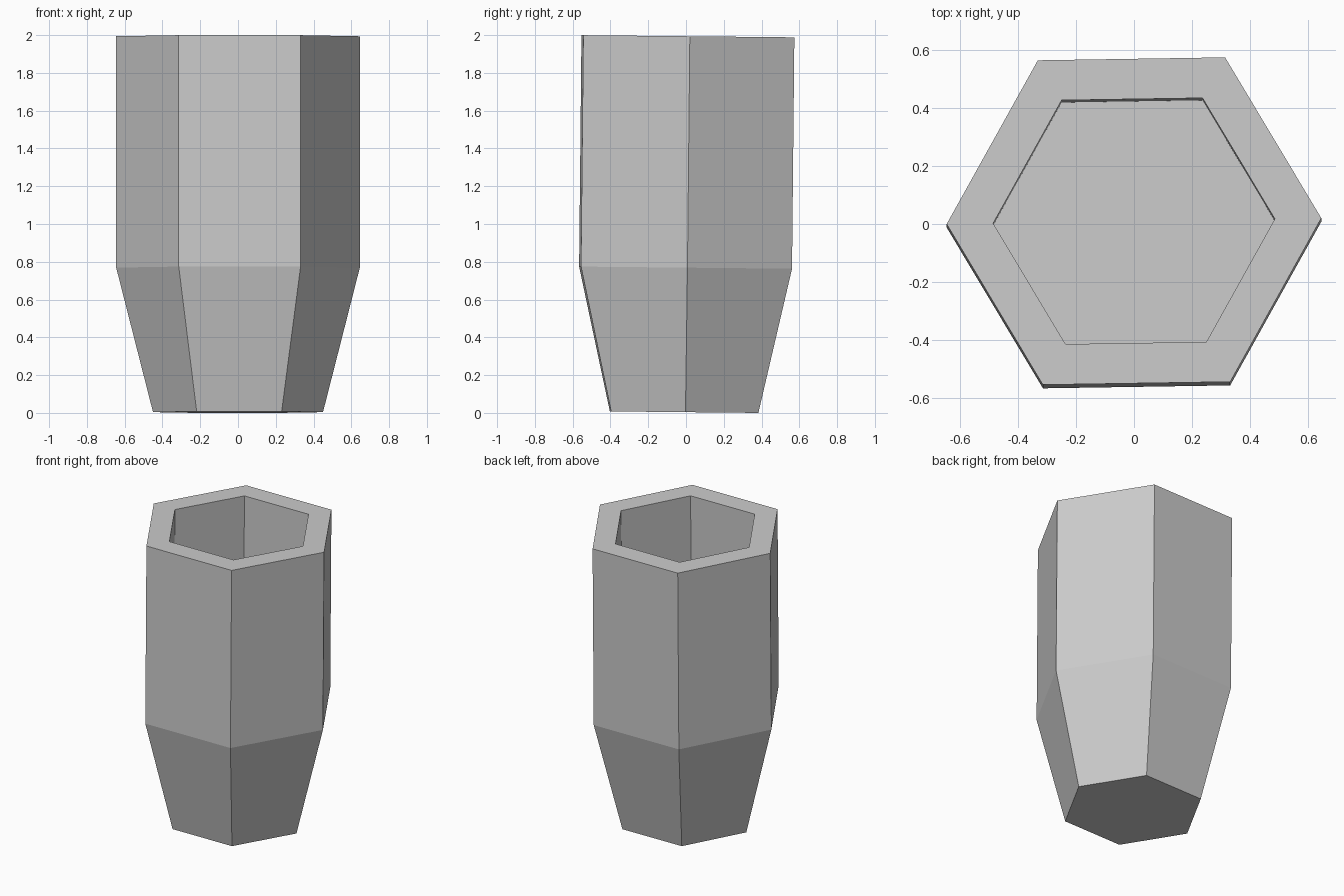
import bpy
import bmesh
from math import cos, sin, pi, radians
from mathutils import Matrix

if "Cube" in bpy.data.objects:
    bpy.data.objects.remove(bpy.data.objects["Cube"])

SIDES = 6
# (radius, height) from the base, up the outside, over the rim, down to the inner floor
PROFILE = [(0.45, 0.0), (0.645, 0.765), (0.645, 1.99), (0.485, 1.99), (0.485, 1.22)]

bm = bmesh.new()
rings = [[bm.verts.new((r * cos(2 * pi * i / SIDES), r * sin(2 * pi * i / SIDES), z))
          for i in range(SIDES)] for r, z in PROFILE]

# Walls and rim
for a, b in zip(rings, rings[1:]):
    for i in range(SIDES):
        j = (i + 1) % SIDES
        bm.faces.new((a[i], a[j], b[j], b[i]))

# Underside and inner floor
bm.faces.new(rings[0][::-1])
bm.faces.new(rings[-1])

# Slight lean and twist of the whole cup
tilt = Matrix.Rotation(radians(-0.58), 4, 'X') @ Matrix.Rotation(radians(0.9), 4, 'Z')
bm.transform(Matrix.Translation((0, -0.01, 0.004)) @ tilt)
bmesh.ops.recalc_face_normals(bm, faces=bm.faces)

mesh = bpy.data.meshes.new("hexagonal_cup")
bm.to_mesh(mesh)
bm.free()
cup = bpy.data.objects.new("hexagonal_cup", mesh)
bpy.context.collection.objects.link(cup)
